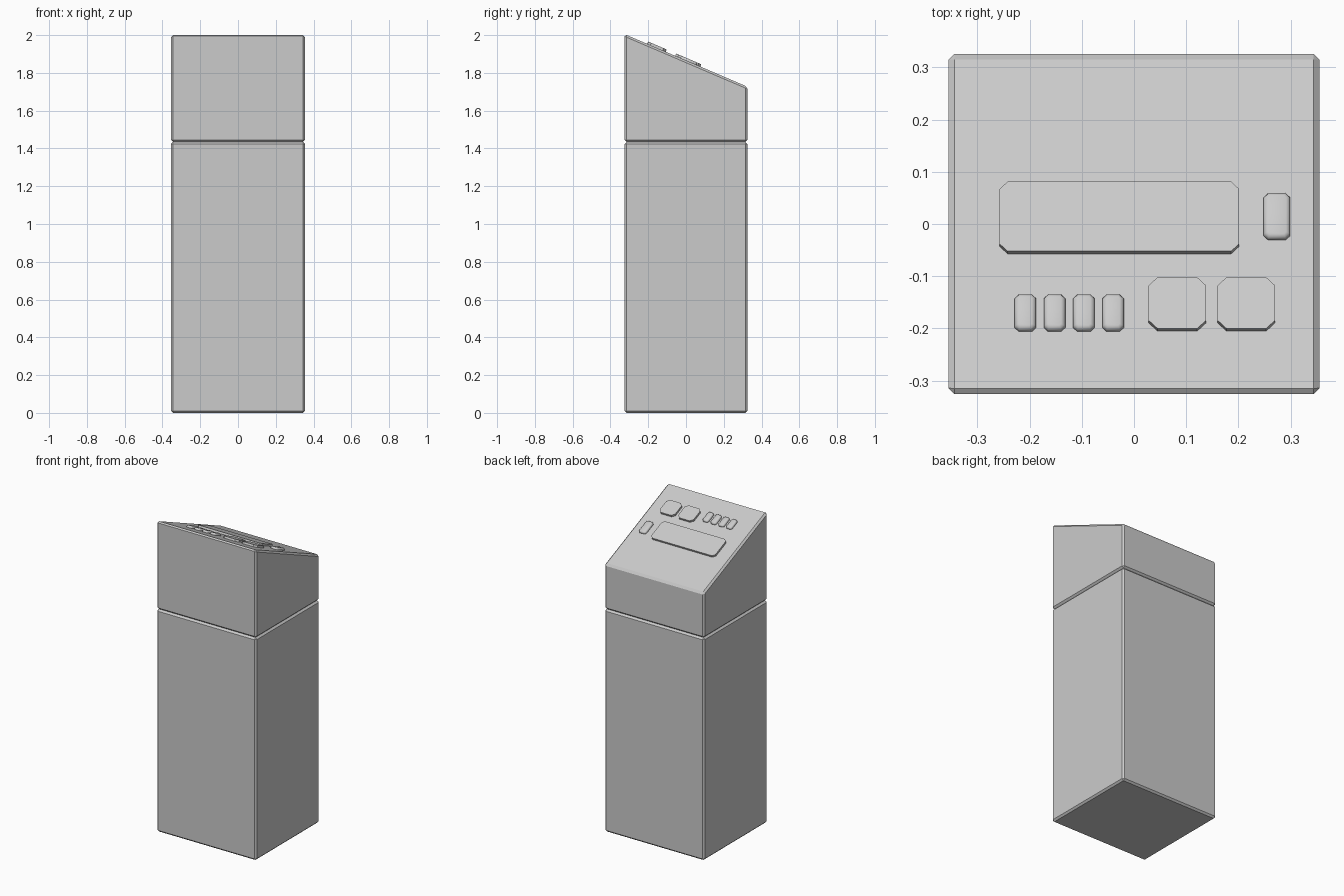
import bpy, bmesh, math
from mathutils import Matrix

if "Cube" in bpy.data.objects:
    bpy.data.objects.remove(bpy.data.objects["Cube"])

HX, HY = 0.355, 0.325            # half width and half depth
SEAM = 1.435
Z_FRONT, Z_BACK = 2.005, 1.727   # ends of the sloped top
TILT = math.atan2(Z_FRONT - Z_BACK, 2 * HY)
SLOPE = math.tan(TILT)


def finish(bm, name, smooth=False):
    bmesh.ops.recalc_face_normals(bm, faces=bm.faces)
    for f in bm.faces:
        f.smooth = smooth
    me = bpy.data.meshes.new(name)
    bm.to_mesh(me)
    bm.free()
    ob = bpy.data.objects.new(name, me)
    bpy.context.collection.objects.link(ob)
    return ob


def prism(bm, points, vec):
    face = bm.faces.new([bm.verts.new(p) for p in points])
    ext = bmesh.ops.extrude_face_region(bm, geom=[face], use_keep_orig=True)
    verts = [g for g in ext["geom"] if isinstance(g, bmesh.types.BMVert)]
    bmesh.ops.translate(bm, verts=verts, vec=vec)


def cabinet_part(name, profile):
    """Side profile (y, z) extruded across x, all edges chamfered."""
    bm = bmesh.new()
    prism(bm, [(-HX, y, z) for y, z in profile], (2 * HX, 0, 0))
    bmesh.ops.recalc_face_normals(bm, faces=bm.faces)
    bmesh.ops.bevel(bm, geom=bm.edges[:], offset=0.011, segments=1,
                    affect='EDGES', profile=0.5)
    return finish(bm, name)


def panel_key(name, x0, x1, y0, y1, cut, height=0.013, dome=False):
    """Raised chamfered plate on the slope; extents as seen from the top."""
    y1 -= height * math.sin(TILT)
    w, d = (x1 - x0) / 2, (y1 - y0) / 2 / math.cos(TILT)
    cx, cy = (x0 + x1) / 2, (y0 + y1) / 2
    pts = [(-w + cut, -d), (w - cut, -d), (w, -d + cut), (w, d - cut),
           (w - cut, d), (-w + cut, d), (-w, d - cut), (-w, -d + cut)]
    sink = 0.004
    bm = bmesh.new()
    prism(bm, [(x, y, -sink) for x, y in pts], (0, 0, height + sink))
    if dome:
        bmesh.ops.recalc_face_normals(bm, faces=bm.faces)
        rim = [e for e in bm.edges if all(v.co.z > 0 for v in e.verts)]
        bmesh.ops.bevel(bm, geom=rim, offset=0.008, segments=2,
                        affect='EDGES', profile=0.5)
    ob = finish(bm, name, dome)
    cz = Z_FRONT - (cy + HY) * SLOPE
    ob.matrix_world = (Matrix.Translation((cx, cy, cz))
                       @ Matrix.Rotation(-TILT, 4, 'X'))
    return ob


# Cabinet: lower box and sloped head, meeting at a chamfered seam
cabinet_part("lower_cabinet", [(-HY, 0), (HY, 0), (HY, SEAM), (-HY, SEAM)])
cabinet_part("sloped_head", [(-HY, SEAM), (HY, SEAM), (HY, Z_BACK), (-HY, Z_FRONT)])

# Display and two square keys
panel_key("display_plate", -0.257, 0.201, -0.057, 0.081, 0.015)
for i, x in enumerate((0.028, 0.160)):
    panel_key(f"square_key_{i + 1}", x, x + 0.11, -0.205, -0.102, 0.017)

# Row of small rounded buttons and the single side button
for i in range(4):
    x = -0.208 + i * 0.056
    panel_key(f"small_button_{i + 1}", x - 0.0205, x + 0.0205, -0.206, -0.132,
              0.008, dome=True)
panel_key("side_button", 0.248, 0.299, -0.031, 0.062, 0.009, dome=True)
